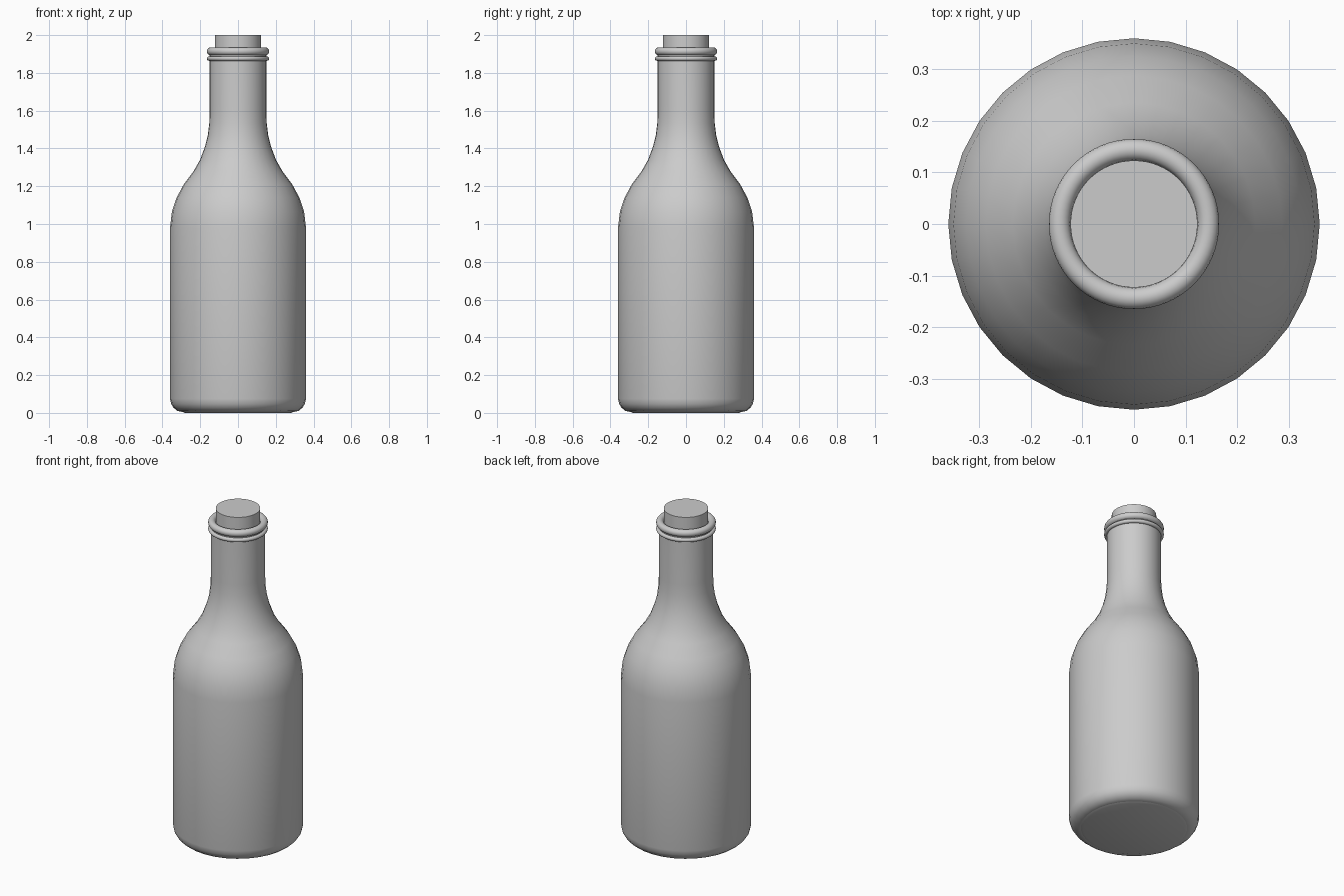
import bpy, bmesh, math

if "Cube" in bpy.data.objects:
    bpy.data.objects.remove(bpy.data.objects["Cube"])


def lathe(name, profile, sides):
    """Revolve (radius, z) points around z, capping both ends."""
    bm = bmesh.new()
    rings = []
    for r, z in profile:
        rings.append([bm.verts.new((r * math.cos(2 * math.pi * i / sides),
                                    r * math.sin(2 * math.pi * i / sides), z))
                      for i in range(sides)])
    for a, b in zip(rings, rings[1:]):
        for i in range(sides):
            j = (i + 1) % sides
            bm.faces.new((a[i], a[j], b[j], b[i]))
    bm.faces.new(rings[0][::-1])
    bm.faces.new(rings[-1])
    mesh = bpy.data.meshes.new(name)
    bm.to_mesh(mesh)
    bm.free()
    ob = bpy.data.objects.new(name, mesh)
    bpy.context.collection.objects.link(ob)
    smooth(ob)
    return ob


def smooth(ob):
    bpy.ops.object.select_all(action='DESELECT')
    ob.select_set(True)
    bpy.context.view_layer.objects.active = ob
    bpy.ops.object.shade_smooth_by_angle(angle=math.radians(40))


def ring(name, major, minor, z):
    bpy.ops.mesh.primitive_torus_add(major_radius=major, minor_radius=minor,
                                     major_segments=64, minor_segments=16,
                                     location=(0, 0, z))
    bpy.context.object.name = name
    smooth(bpy.context.object)


# Bottle: rounded base, straight body, curved shoulder, neck
lathe("bottle_body", [
    (0.295, 0.005), (0.32, 0.01), (0.341, 0.027), (0.354, 0.047), (0.36, 0.075),
    (0.36, 0.98), (0.35, 1.065), (0.325, 1.14), (0.287, 1.21), (0.235, 1.28),
    (0.201, 1.34), (0.175, 1.41), (0.16, 1.47), (0.152, 1.535),
    (0.15, 1.6), (0.15, 1.915)], 32)
# Flat underside
lathe("base_disc", [(0.28, 0.0), (0.297, 0.006)], 32)

# Neck rings
ring("lip_ring", 0.144, 0.021, 1.914)
ring("collar_ring", 0.153, 0.012, 1.876)

# Stopper
lathe("cork", [(0.123, 1.85), (0.123, 2.0)], 64)
